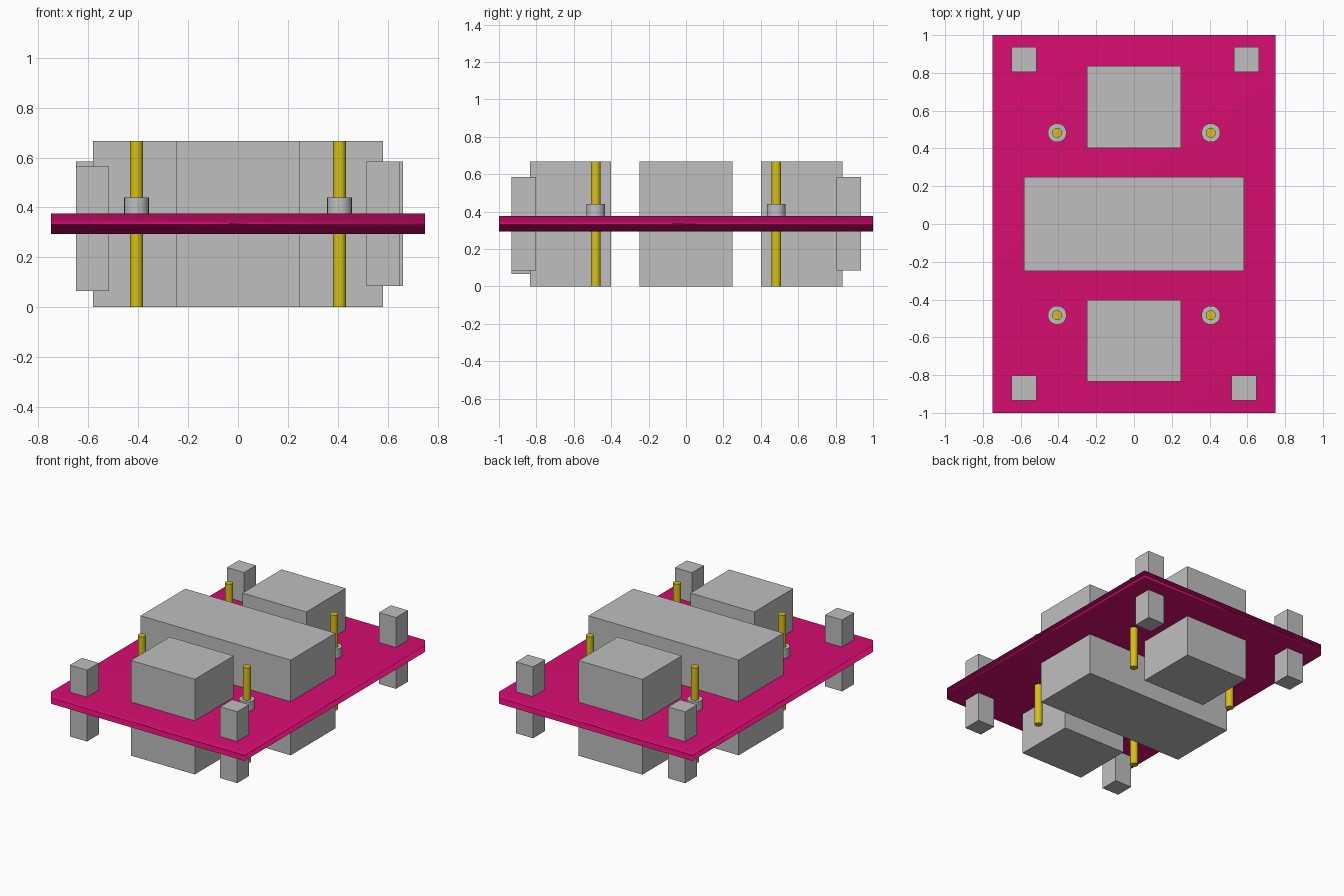
import bpy
import math

if "Cube" in bpy.data.objects:
    bpy.data.objects.remove(bpy.data.objects["Cube"])


def material(name, rgb):
    m = bpy.data.materials.new(name)
    m.diffuse_color = (*rgb, 1)
    m.use_nodes = True
    m.node_tree.nodes["Principled BSDF"].inputs["Base Color"].default_value = m.diffuse_color
    return m


PINK = material("hot_pink", (0.68, 0.004, 0.165))
GREY = material("grey", (0.52, 0.52, 0.52))
GOLD = material("gold", (0.68, 0.53, 0.008))


def box(name, mat, x, y, z):
    """Box from (min, max) ranges on each axis."""
    loc = [(a + b) / 2 for a, b in (x, y, z)]
    bpy.ops.mesh.primitive_cube_add(size=1, location=loc)
    ob = bpy.context.object
    ob.name = name
    ob.scale = [b - a for a, b in (x, y, z)]
    bpy.ops.object.transform_apply(location=False, rotation=False, scale=True)
    ob.data.materials.append(mat)
    return ob


def cylinder(name, mat, r, x, y, z, sides=20):
    bpy.ops.mesh.primitive_cylinder_add(
        vertices=sides, radius=r, depth=z[1] - z[0], location=(x, y, (z[0] + z[1]) / 2))
    ob = bpy.context.object
    ob.name = name
    ob.data.materials.append(mat)
    bpy.ops.object.shade_smooth_by_angle(angle=math.radians(40))
    return ob


# Board, softly shaded around its rim with normals led by the large faces
board = box("board", PINK, (-0.75, 0.75), (-1, 1), (0.293, 0.376))
board.data.polygons.foreach_set("use_smooth", [True] * len(board.data.polygons))
board.modifiers.new("weighted_normals", 'WEIGHTED_NORMAL').mode = 'FACE_AREA'

# Large blocks passing through the board
TALL = (0, 0.667)
box("centre_block", GREY, (-0.582, 0.582), (-0.248, 0.248), TALL)
box("front_block", GREY, (-0.248, 0.248), (-0.833, -0.402), TALL)
box("back_block", GREY, (-0.248, 0.248), (0.402, 0.836), TALL)

# Corner posts: centre x, centre y, bottom z
for name, x, y, z in (("front_left_post", -0.583, -0.868, 0.065),
                      ("front_right_post", 0.582, -0.868, 0.085),
                      ("back_left_post", -0.583, 0.870, 0.085),
                      ("back_right_post", 0.596, 0.870, 0.085)):
    h = 0.066
    box(name, GREY, (x - h, x + h), (y - h, y + h), (z, z + 0.5))

# Gold pins, each with a grey collar on top of the board
for sx, side in ((-1, "left"), (1, "right")):
    for sy, end in ((-1, "front"), (1, "back")):
        x, y = sx * 0.407, sy * 0.483
        cylinder(f"{end}_{side}_pin", GOLD, 0.026, x, y, TALL)
        cylinder(f"{end}_{side}_collar", GREY, 0.05, x, y, (0.37, 0.44))
